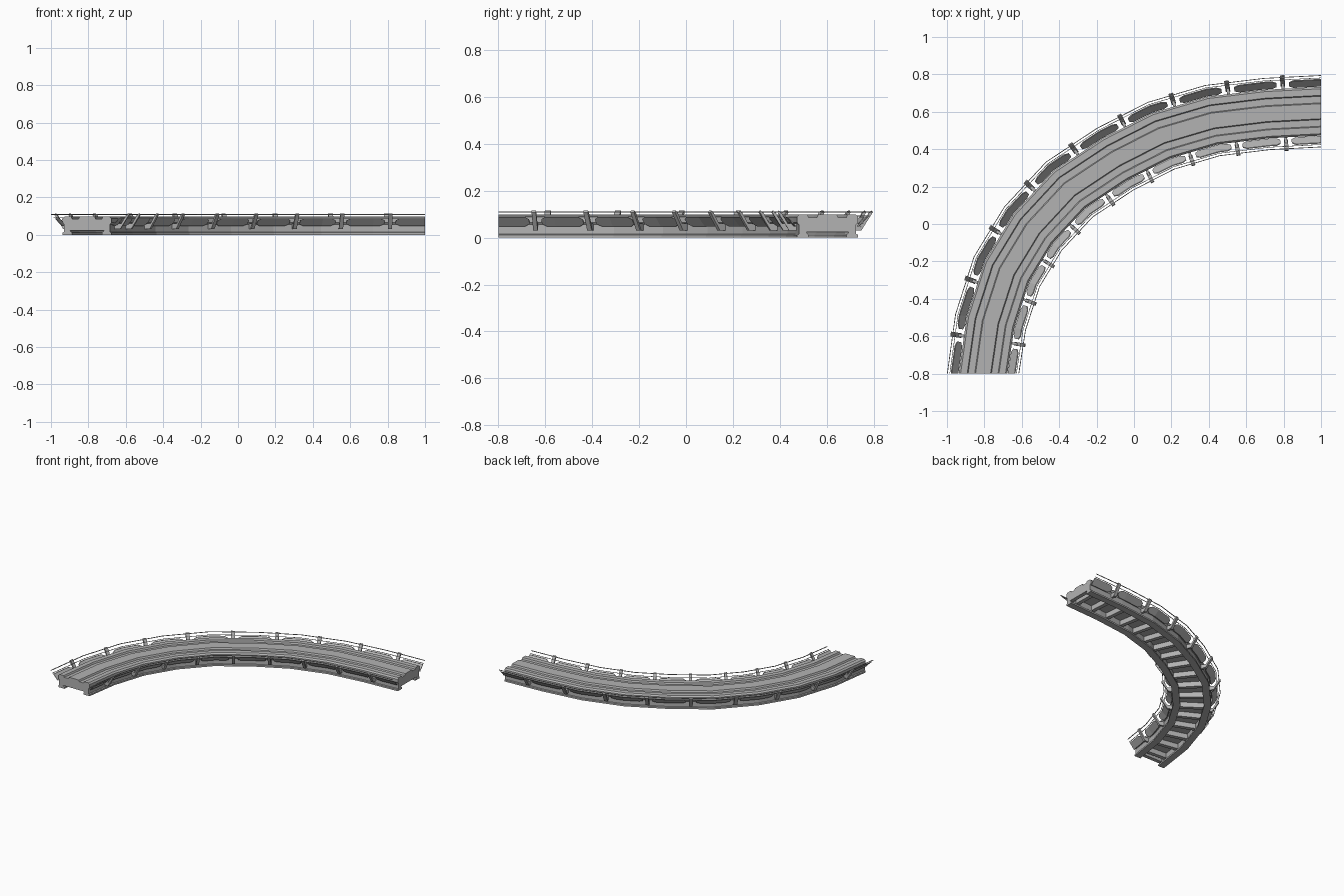
import bpy
import bmesh
import math
from mathutils import Vector

if "Cube" in bpy.data.objects:
    bpy.data.objects.remove(bpy.data.objects["Cube"])


def make_material(name, value):
    mat = bpy.data.materials.new(name)
    mat.use_nodes = True
    color = (value, value, value, 1)
    mat.diffuse_color = color
    mat.node_tree.nodes["Principled BSDF"].inputs["Base Color"].default_value = color
    return mat


concrete = make_material("concrete grey", 0.45)

# Centre line of the bend, with mitred outward normals
path = [Vector(p) for p in (
    (-.807, -.8), (-.767, -.525), (-.68, -.255), (-.54, -.025), (-.345, .185),
    (-.1, .347), (.145, .472), (.42, .553), (.71, .588), (1, .603))]
spans = len(path) - 1
normals = [Vector((-1, 0))]
for a, b, c in zip(path, path[1:], path[2:]):
    t1, t2 = (b - a).normalized(), (c - b).normalized()
    mid = (t1 + t2).normalized()
    normals.append(Vector((-mid.y, mid.x)) / mid.dot(t1))
normals.append(Vector((0, 1)))


def place(s, offset, z):
    """Point at station s along the bend, offset outward, at height z."""
    i = min(int(s), spans - 1)
    t = s - i
    a = path[i] + normals[i] * offset
    b = path[i + 1] + normals[i + 1] * offset
    p = a.lerp(b, t)
    return Vector((p.x, p.y, z))


def stations(start, end):
    return [start] + [i for i in range(spans + 1) if start < i < end] + [end]


def add_loft(bm, rings):
    """Skin equal closed rings and cap both ends."""
    loops = [[bm.verts.new(p) for p in ring] for ring in rings]
    n = len(loops[0])
    for a, b in zip(loops, loops[1:]):
        for k in range(n):
            bm.faces.new((a[k], a[(k + 1) % n], b[(k + 1) % n], b[k]))
    bm.faces.new(loops[0][::-1])
    bm.faces.new(loops[-1])


def sweep(bm, profile, start=0, end=spans):
    add_loft(bm, [[place(s, o, z) for o, z in profile] for s in stations(start, end)])


def finish(bm, name, mat):
    bmesh.ops.recalc_face_normals(bm, faces=bm.faces)
    mesh = bpy.data.meshes.new(name)
    bm.to_mesh(mesh)
    bm.free()
    mesh.materials.append(mat)
    obj = bpy.data.objects.new(name, mesh)
    bpy.context.collection.objects.link(obj)
    return obj


def bar(o, z, w, h):
    return [(o - w, z - h), (o + w, z - h), (o + w, z + h), (o - w, z + h)]


# Deck with centre ridge, running channels, kerbs and edge girders
half = [(.04, .098), (.045, .086), (.08, .086), (.085, .098), (.12, .098),
        (.13, .088), (.13, .065), (.122, .055), (.122, .015), (.13, .012),
        (.13, 0), (.08, 0), (.08, .012), (.09, .02), (.09, .06)]
bm = bmesh.new()
sweep(bm, half + [(-o, z) for o, z in reversed(half)])
finish(bm, "deck", concrete)

# Cross beams under the deck
bm = bmesh.new()
for k in range(2 * spans):
    s = (k + .5) / 2
    sweep(bm, bar(0, .042, .092, .019), s - .05, s + .05)
for s in (.05, spans - .05):
    sweep(bm, bar(0, .042, .092, .019), s - .05, s + .05)
finish(bm, "cross_beams", concrete)

for side, label in ((1, "outer"), (-1, "inner")):
    post_at = [i + .66 - .042 * i for i in range(spans)]

    # Leaning posts with a bracket into the girder
    bm = bmesh.new()
    for s in post_at:
        for w, shape in (
                (.04, [(.142, .03), (.154, .03), (.203, .108), (.198, .115), (.188, .108)]),
                (.025, [(.12, .03), (.152, .03), (.166, .06), (.12, .06)])):
            sweep(bm, [(side * o, z) for o, z in shape], s - w, s + w)
    finish(bm, label + "_posts", concrete)

    # Leaning parapet panels with clipped ends
    bm = bmesh.new()
    edges = [-.11] + post_at + [spans + .11]
    for a, b in zip(edges, edges[1:]):
        a, b = a + .11, b - .11
        cuts = sorted(set(stations(a, b) + [a + .08, b - .08]))
        rings = []
        for s in cuts:
            inset = .25 if s in (a, b) and 0 < s < spans else 0
            ring = []
            for t, thick in ((inset, 0), (1 - inset, 0), (1 - inset, .005), (inset, .005)):
                ring.append(place(s, side * (.132 + .036 * t + thick), .048 + .04 * t))
            rings.append(ring)
        add_loft(bm, rings)
    finish(bm, label + "_panels", concrete)

    # Handrail and lower wire
    bm = bmesh.new()
    sweep(bm, bar(side * .191, .109, .002, .002))
    sweep(bm, bar(side * .178, .092, .0015, .0015))
    finish(bm, label + "_rails", concrete)
